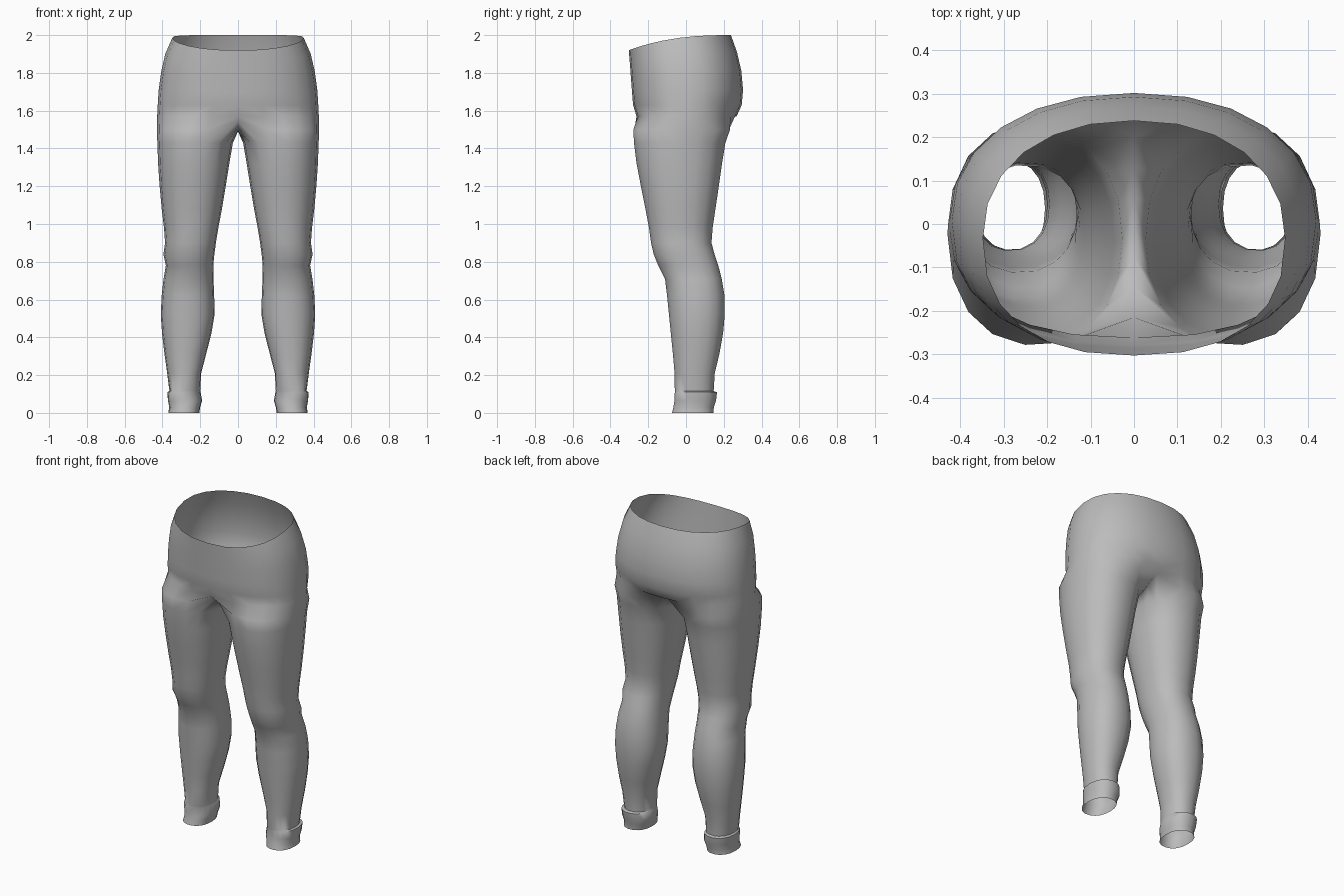
import bpy, bmesh, math

cube = bpy.data.objects.get("Cube")
if cube:
    bpy.data.objects.remove(cube, do_unlink=True)

cloth = bpy.data.materials.new("grey cloth")
cloth.use_nodes = True
GREY = (0.5, 0.5, 0.5, 1)
cloth.diffuse_color = GREY
cloth.node_tree.nodes["Principled BSDF"].inputs["Base Color"].default_value = GREY

ARC, SEAM = 13, 5   # points round the outside, points along the crotch seam


def spow(v, n):
    return math.copysign(abs(v) ** (2 / n), v)


def oval(a, cx, rx, front, back, n):
    cy = (front + back) / 2
    return cx + rx * spow(math.cos(a), n), cy + (back - front) / 2 * spow(math.sin(a), n)


def leg_angles():
    start, span = math.radians(235), math.radians(250)
    outer = [start + span * i / (ARC - 1) for i in range(ARC)]
    gap = 2 * math.pi - span
    return outer + [start + span + gap * (k + 1) / (SEAM + 1) for k in range(SEAM)]


def leg_ring(z, outer, inner, front, back, n=2.25):
    cx, rx = (outer + inner) / 2, (outer - inner) / 2
    return [(*oval(a, cx, rx, front, back, n), z) for a in leg_angles()]


def hip_ring(z, half_width, front, back, tilt):
    ring = []
    for i in range(ARC):
        a = -math.pi / 2 + math.pi * i / (ARC - 1)
        x, y = oval(a, 0, half_width, front, back, 2.4 if a < 0 else 2.2)
        if i in (0, ARC - 1):
            x = 0
        drop = tilt * (max(back - y, 0) / (back - front)) ** 2.5
        ring.append((x, y, z - drop))
    return ring


def crotch_ring():
    ring = leg_ring(1.5, 0.43, 0.01, -0.28, 0.235)
    ring[0], ring[ARC - 1] = (0, -0.215, 1.545), (0, 0.2, 1.55)
    for k in range(SEAM):
        t = (k + 1) / (SEAM + 1)
        ring[ARC + k] = (0, 0.2 - 0.415 * t, 1.55 - 0.06 * math.sin(math.pi * t) ** 0.6)
    return ring


# height, half width, front, back, drop of the front edge
HIPS = [(2.0, 0.348, -0.303, 0.238, 0.08), (1.91, 0.385, -0.298, 0.27, 0.05),
        (1.81, 0.407, -0.292, 0.293, 0.03), (1.71, 0.42, -0.286, 0.302, 0.01),
        (1.63, 0.425, -0.28, 0.295, 0), (1.57, 0.428, -0.262, 0.268, 0)]

# height, outer side, inner side, front, back
LEG = [(1.43, 0.427, 0.027, -0.277, 0.21), (1.32, 0.423, 0.046, -0.263, 0.192),
       (1.2, 0.415, 0.065, -0.24, 0.175), (1.08, 0.404, 0.085, -0.216, 0.157),
       (0.98, 0.392, 0.104, -0.197, 0.142), (0.9, 0.386, 0.117, -0.186, 0.136),
       (0.84, 0.395, 0.125, -0.172, 0.152), (0.78, 0.382, 0.131, -0.148, 0.172),
       (0.71, 0.394, 0.13, -0.112, 0.19), (0.62, 0.404, 0.126, -0.101, 0.205),
       (0.52, 0.409, 0.124, -0.091, 0.206), (0.42, 0.402, 0.141, -0.081, 0.197),
       (0.31, 0.389, 0.169, -0.07, 0.177), (0.21, 0.375, 0.195, -0.061, 0.153),
       (0.115, 0.363, 0.2, -0.06, 0.147)]

# rolled hem at the ankle
CUFF = [(0.11, 0.374, 0.198, -0.06, 0.165), (0.065, 0.371, 0.19, -0.062, 0.16),
        (0.03, 0.364, 0.2, -0.067, 0.148), (0, 0.369, 0.205, -0.075, 0.146)]

bm = bmesh.new()


def add_ring(points):
    return [bm.verts.new(p) for p in points]


def bridge(upper, lower, closed):
    count = len(lower) if closed else ARC
    for i in range(count if closed else count - 1):
        j = (i + 1) % count
        bm.faces.new((upper[i], lower[i], lower[j], upper[j]))


# hips down to the crotch, then the whole leg
hips = [add_ring(hip_ring(*row)) for row in HIPS]
crotch = add_ring(crotch_ring())
legs = [crotch] + [add_ring(leg_ring(*row)) for row in LEG + CUFF]
for upper, lower in zip(hips, hips[1:] + [crotch]):
    bridge(upper, lower, False)
for upper, lower in zip(legs, legs[1:]):
    bridge(upper, lower, True)

bmesh.ops.recalc_face_normals(bm, faces=bm.faces)
outer_face = max(bm.faces, key=lambda f: f.calc_center_median().x)
if outer_face.normal.x < 0:
    bmesh.ops.reverse_faces(bm, faces=bm.faces)

mesh = bpy.data.meshes.new("trousers")
bm.to_mesh(mesh)
bm.free()
mesh.materials.append(cloth)
trousers = bpy.data.objects.new("trousers", mesh)
bpy.context.collection.objects.link(trousers)

mirror = trousers.modifiers.new("other half", "MIRROR")
mirror.use_clip = True

bpy.ops.object.select_all(action="DESELECT")
trousers.select_set(True)
bpy.context.view_layer.objects.active = trousers
bpy.ops.object.shade_smooth_by_angle(angle=math.radians(50))
